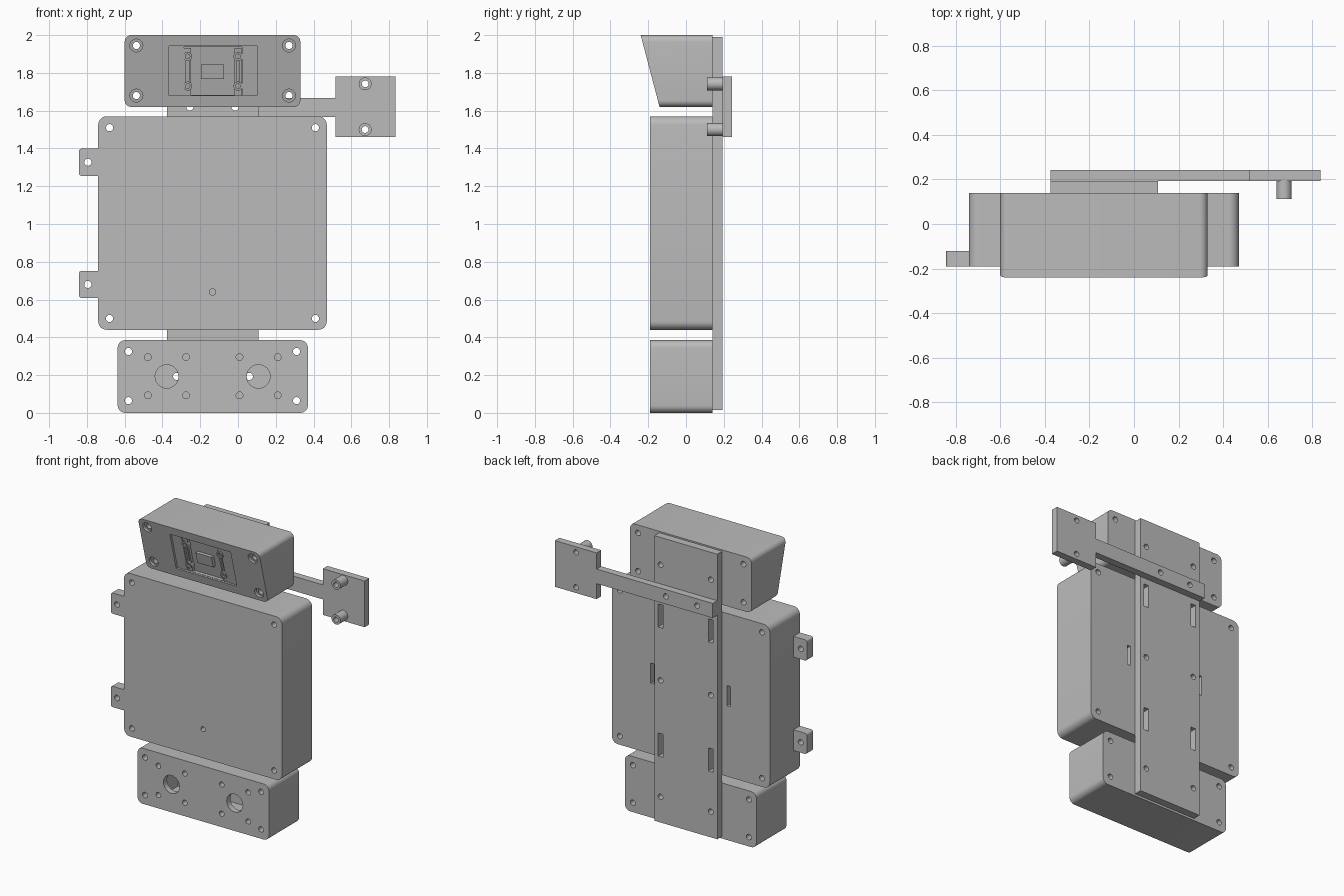
import bpy, bmesh, math

if "Cube" in bpy.data.objects:
    bpy.data.objects.remove(bpy.data.objects["Cube"], do_unlink=True)

grey = bpy.data.materials.new("plain grey")
grey.use_nodes = True
colour = (0.5, 0.5, 0.5, 1)
grey.diffuse_color = colour
grey.node_tree.nodes["Principled BSDF"].inputs["Base Color"].default_value = colour

FRONT, BACK, PLATE_BACK, ARM_BACK = -0.19, 0.14, 0.193, 0.243


def rect(x0, x1, z0, z1, r=0.0, steps=7):
    """Outline of a rectangle with rounded corners."""
    if r == 0:
        return [(x0, z0), (x1, z0), (x1, z1), (x0, z1)]
    pts = []
    corners = [(x1 - r, z1 - r), (x0 + r, z1 - r), (x0 + r, z0 + r), (x1 - r, z0 + r)]
    for q, (cx, cz) in enumerate(corners):
        for i in range(steps + 1):
            a = (q + i / steps) * math.pi / 2
            pts.append((cx + r * math.cos(a), cz + r * math.sin(a)))
    return pts


def circle(x, z, r, n=24):
    return [(x + r * math.cos(math.tau * i / n), z + r * math.sin(math.tau * i / n))
            for i in range(n)]


def slot(x, z, w, h):
    return rect(x - w / 2, x + w / 2, z - h / 2, z + h / 2)


def slope(offset):
    """Depth measured from the leaning front of the top box."""
    return lambda z: -0.14 - 0.263 * (z - 1.62) + offset


def mesh_object(name, solids):
    """Each solid is an outline in x and z, with a front and a back depth."""
    bm = bmesh.new()
    for outline, y0, y1 in solids:
        rings = []
        for y in (y0, y1):
            rings.append([bm.verts.new((px, y(pz) if callable(y) else y, pz))
                          for px, pz in outline])
        front, back = rings
        bm.faces.new(front)
        bm.faces.new(back[::-1])
        for i in range(len(front)):
            j = (i + 1) % len(front)
            bm.faces.new((front[j], front[i], back[i], back[j]))
    bmesh.ops.recalc_face_normals(bm, faces=bm.faces)
    me = bpy.data.meshes.new(name)
    bm.to_mesh(me)
    bm.free()
    me.materials.append(grey)
    ob = bpy.data.objects.new(name, me)
    bpy.context.collection.objects.link(ob)
    return ob


def part(name, solid, *cut_groups):
    """Solid with groups of cuts taken out of it."""
    ob = mesh_object(name, [solid])
    bpy.ops.object.select_all(action='DESELECT')
    ob.select_set(True)
    bpy.context.view_layer.objects.active = ob
    for cuts in cut_groups:
        cutter = mesh_object("cutter", cuts)
        cutter.hide_render = True
        mod = ob.modifiers.new("cut", 'BOOLEAN')
        mod.operation = 'DIFFERENCE'
        mod.solver = 'EXACT'
        mod.object = cutter
        bpy.ops.object.modifier_apply(modifier=mod.name)
        bpy.data.objects.remove(cutter, do_unlink=True)
    bpy.ops.object.shade_smooth_by_angle(angle=math.radians(30))
    return ob


def holes(xs, zs, r, y0=-1, y1=1):
    return [(circle(x, z, r), y0, y1) for x in xs for z in zs]


# Main box with corner holes, a pilot hole and two slots in the back
part("main_box", (rect(-0.74, 0.47, 0.44, 1.57, 0.045), FRONT, BACK),
     holes((-0.68, 0.41), (0.5, 1.51), 0.019)
     + holes((-0.135,), (0.64,), 0.017, -1, -0.1)
     + [(slot(x, 1.0, 0.025, 0.14), 0.05, 1) for x in (-0.425, 0.16)])

# Side tabs
for name, z in (("lower_tab", 0.68), ("upper_tab", 1.327)):
    outline = rect(-0.842, -0.7, z - 0.072, z + 0.072, 0.015)
    outline = [(min(x, -0.74), pz) for x, pz in outline]
    part(name, (outline, FRONT, -0.12), holes((-0.795,), (z,), 0.019))

# Hollow bottom box with two large openings
part("bottom_box", (rect(-0.637, 0.37, 0, 0.385, 0.04), FRONT, BACK),
     [(rect(-0.53, 0.26, 0.03, 0.355), -0.15, 0.1)],
     holes((-0.58, 0.31), (0.065, 0.325), 0.019)
     + holes((-0.477, -0.275, 0.008, 0.21), (0.093, 0.295), 0.018, -1, -0.12)
     + holes((-0.377, 0.108), (0.193,), 0.062, -1, -0.12)
     + holes((-0.325, 0.06), (0.193,), 0.019, 0.05, 1))

# Top box with leaning front, counterbored holes and a stepped recess
part("top_box", (rect(-0.6, 0.33, 1.62, 2.0, 0.035), slope(0), BACK),
     holes((-0.538, 0.27), (1.68, 1.945), 0.034, slope(-0.1), slope(0.02)),
     holes((-0.538, 0.27), (1.68, 1.945), 0.019),
     [(rect(-0.365, 0.1, 1.68, 1.943), slope(-0.1), slope(0.015))],
     [(rect(-0.287, 0.02, 1.682, 1.938), slope(-0.1), slope(0.04))],
     holes((-0.325, 0.06), (1.8,), 0.019, 0.05, 1))

# Rails, screw posts and centre block inside the recess
part("centre_block", (rect(-0.197, -0.075, 1.767, 1.845), slope(0.015), slope(0.045)))
for side, x in (("right", -0.267), ("left", 0.0)):
    part(side + "_rail", (slot(x, 1.808, 0.036, 0.25), slope(0.02), slope(0.045)),
         [(slot(x, 1.808, 0.014, 0.13), slope(-0.1), slope(0.035))])
    for level, z in (("lower", 1.73), ("upper", 1.887)):
        part(f"{level}_{side}_post", (circle(x, z, 0.024), slope(0.008), slope(0.045)),
             holes((x,), (z,), 0.012, slope(-0.1), slope(0.03)))

# Back plate with screw holes and cable slots
part("back_plate", (rect(-0.375, 0.108, 0.015, 1.99), BACK, PLATE_BACK),
     holes((-0.325, 0.06), (0.193, 1.0, 1.8), 0.019)
     + holes((-0.255, -0.015), (1.62,), 0.019)
     + [(slot(x, z, 0.036, 0.16), 0, 1) for x in (-0.325, 0.06) for z in (0.55, 1.445)])

# Side arm with its square pad
arm = [(-0.375, 1.567), (0.515, 1.567), (0.515, 1.46), (0.835, 1.46),
       (0.835, 1.78), (0.515, 1.78), (0.515, 1.668), (-0.375, 1.668)]
part("side_arm", (arm, PLATE_BACK, ARM_BACK),
     holes((-0.255, -0.015), (1.62,), 0.019)
     + holes((0.673,), (1.5, 1.742), 0.018))

# Standoffs on the pad
for name, z in (("lower_standoff", 1.5), ("upper_standoff", 1.742)):
    part(name, (circle(0.673, z, 0.034), 0.112, PLATE_BACK),
         holes((0.673,), (z,), 0.018))
